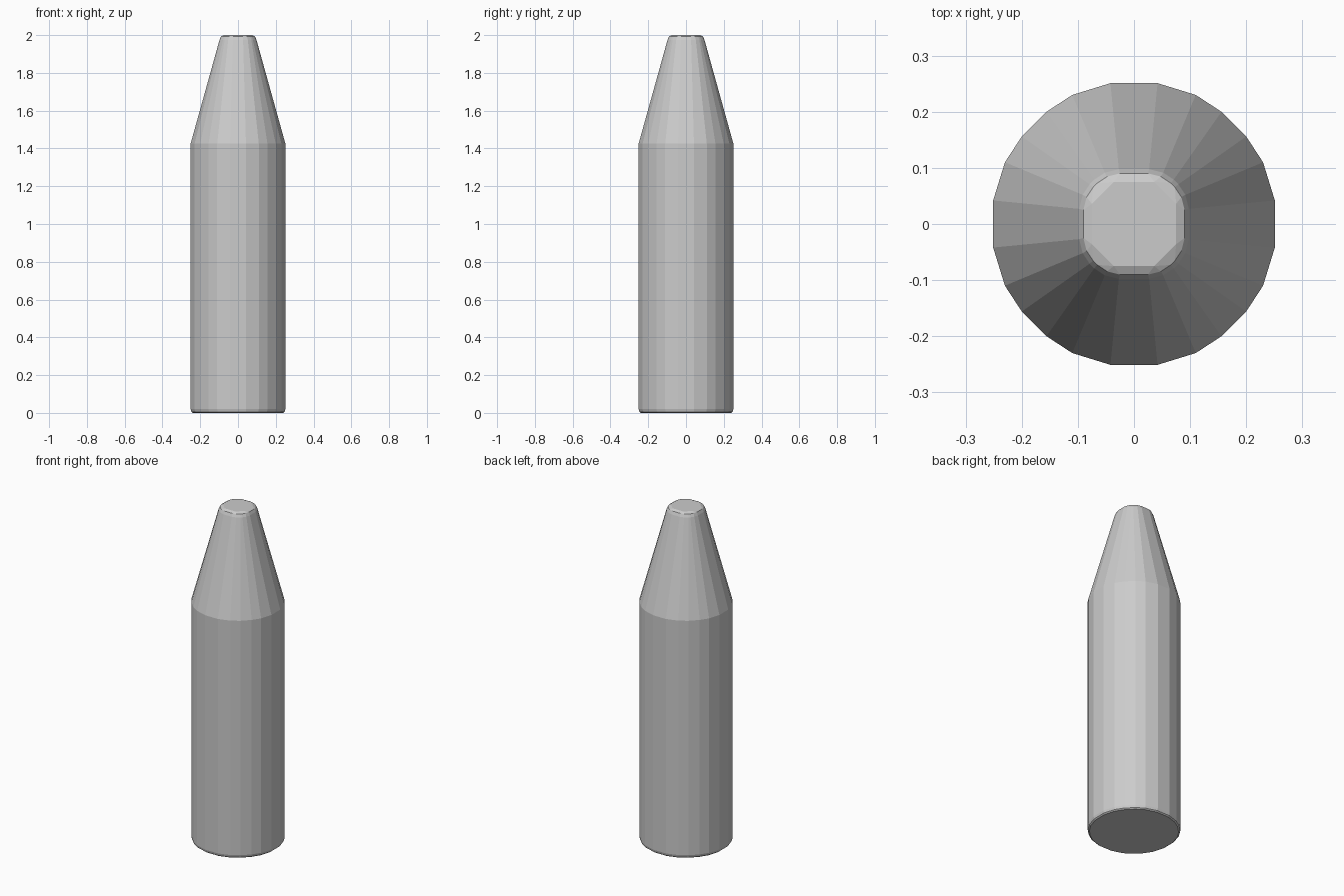
import bpy
import bmesh

cube = bpy.data.objects.get("Cube")
if cube:
    bpy.data.objects.remove(cube, do_unlink=True)

grey = bpy.data.materials.new("light grey")
grey.use_nodes = True
colour = (0.6, 0.6, 0.6, 1)
grey.diffuse_color = colour
grey.node_tree.nodes["Principled BSDF"].inputs["Base Color"].default_value = colour

# Half of one quadrant; the rest follows by diagonal mirroring and quarter turns
body = [(0.251, 0.042), (0.23, 0.11), (0.2, 0.156)]
neck = [(0.094, 0.026), (0.088, 0.05), (0.076, 0.068)]
cap = [(0.075, 0.036)] * 3


def outline(half, scale=1):
    quadrant = half + [(y, x) for x, y in reversed(half)]
    points = []
    for _ in range(4):
        points += [(x * scale, y * scale) for x, y in quadrant]
        quadrant = [(-y, x) for x, y in quadrant]
    return points


def loft(name, sections):
    bm = bmesh.new()
    rings = [[bm.verts.new((x, y, z)) for x, y in points] for z, points in sections]
    for low, high in zip(rings, rings[1:]):
        for i in range(len(low)):
            j = (i + 1) % len(low)
            bm.faces.new((low[i], low[j], high[j], high[i]))
    bm.faces.new(rings[0][::-1])
    bm.faces.new(rings[-1])
    bmesh.ops.remove_doubles(bm, verts=bm.verts, dist=0.0005)
    bmesh.ops.recalc_face_normals(bm, faces=bm.faces)
    mesh = bpy.data.meshes.new(name)
    bm.to_mesh(mesh)
    bm.free()
    mesh.materials.append(grey)
    obj = bpy.data.objects.new(name, mesh)
    bpy.context.collection.objects.link(obj)
    return obj


# Faceted shaft with a bevelled foot, tapering to a bevelled blunt tip
loft("tapered_shaft", [
    (0, outline(body, 0.955)),
    (0.006, outline(body, 0.985)),
    (0.02, outline(body)),
    (1.425, outline(body)),
    (1.975, outline(neck, 1.04)),
    (1.992, outline(neck, 0.96)),
    (2, outline(cap)),
])
